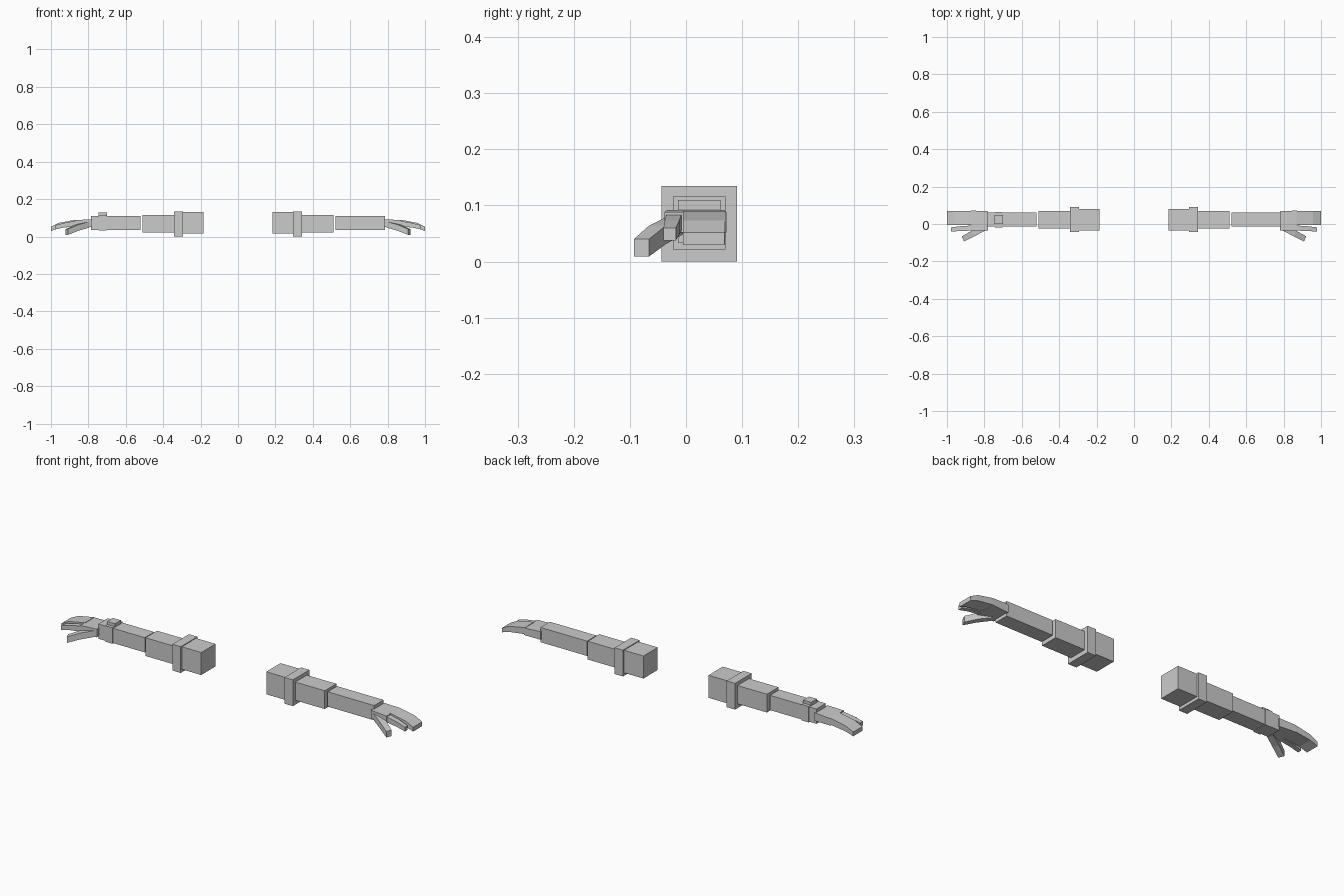
import bpy, bmesh

if "Cube" in bpy.data.objects:
    bpy.data.objects.remove(bpy.data.objects["Cube"])

grey = bpy.data.materials.new("plain_grey")
grey.diffuse_color = (0.6, 0.6, 0.6, 1)
grey.use_nodes = True
grey.node_tree.nodes["Principled BSDF"].inputs["Base Color"].default_value = grey.diffuse_color

CY = 0.0235  # arm axis in y


def loft(name, side, sections):
    """Rectangular sections (x, y0, y1, z0, z1, skew) joined into one solid; side mirrors x."""
    bm = bmesh.new()
    rings = []
    for x, y0, y1, z0, z1, *skew in sections:
        k = skew[0] if skew else 0
        mid = (y0 + y1) / 2
        rings.append([bm.verts.new((side * (x + k * (y - mid)), y, z))
                      for y, z in ((y0, z0), (y1, z0), (y1, z1), (y0, z1))])
    for a, b in zip(rings, rings[1:]):
        for i in range(4):
            j = (i + 1) % 4
            bm.faces.new((a[i], a[j], b[j], b[i]))
    bm.faces.new(rings[0])
    bm.faces.new(rings[-1])
    bmesh.ops.recalc_face_normals(bm, faces=bm.faces)
    mesh = bpy.data.meshes.new(name)
    bm.to_mesh(mesh)
    bm.free()
    mesh.materials.append(grey)
    obj = bpy.data.objects.new(name, mesh)
    bpy.context.collection.objects.link(obj)
    return obj


def block(name, side, x0, x1, half, cz):
    """Square arm segment centred on the arm axis."""
    sec = (CY - half, CY + half, cz - half, cz + half)
    return loft(name, side, [(x0, *sec), (x1, *sec)])


for side, tag in ((1, "left"), (-1, "right")):
    # Arm segments from the shoulder outwards
    block(tag + "_shoulder", side, 0.185, 0.30, 0.058, 0.073)
    block(tag + "_sleeve_band", side, 0.295, 0.343, 0.0675, 0.0675)
    block(tag + "_upper_arm", side, 0.34, 0.51, 0.047, 0.069)
    block(tag + "_forearm", side, 0.52, 0.785, 0.038, 0.072)

    # Palm
    loft(tag + "_palm", side, [
        (0.78, -0.034, 0.068, 0.050, 0.092),
        (0.872, -0.038, 0.072, 0.052, 0.088)])
    # Three fingers held together, curling down
    loft(tag + "_fingers", side, [
        (0.868, -0.005, 0.070, 0.056, 0.090),
        (0.957, -0.005, 0.070, 0.044, 0.073),
        (1.0, -0.005, 0.069, 0.030, 0.052)])
    # Separate index finger
    loft(tag + "_index_finger", side, [
        (0.868, -0.035, -0.008, 0.055, 0.084),
        (0.930, -0.038, -0.012, 0.048, 0.073),
        (0.978, -0.040, -0.018, 0.038, 0.060)])
    # Thumb, angled forwards
    loft(tag + "_thumb", side, [
        (0.800, -0.034, -0.006, 0.048, 0.080, 0.45),
        (0.860, -0.066, -0.036, 0.031, 0.064, 0.45),
        (0.915, -0.093, -0.066, 0.009, 0.040, 0.45)])

# Wristwatch on one arm only
block("watch_strap", -1, 0.702, 0.743, 0.041, 0.072)
loft("watch_case", -1, [(0.70, 0.0, 0.047, 0.11, 0.128),
                        (0.745, 0.0, 0.047, 0.11, 0.128)])
